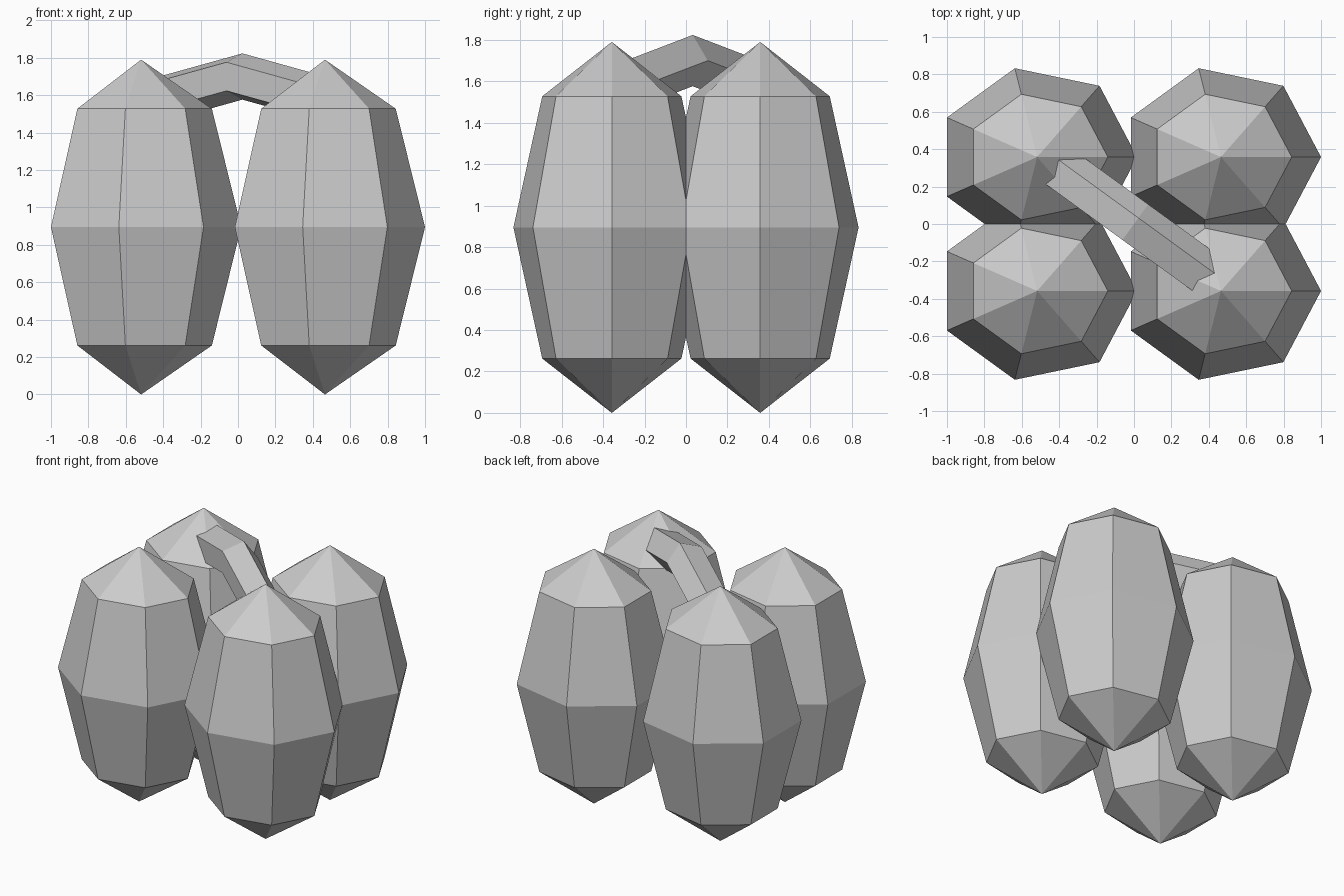
import bpy
import bmesh
from math import cos, sin, pi, radians
from mathutils import Vector

cube = bpy.data.objects.get("Cube")
if cube:
    bpy.data.objects.remove(cube)

grey = bpy.data.materials.new("plain_grey")
grey.use_nodes = True
COLOUR = (0.6, 0.6, 0.6, 1)
grey.diffuse_color = COLOUR
grey.node_tree.nodes["Principled BSDF"].inputs["Base Color"].default_value = COLOUR


def finish(name, bm):
    """Turn a bmesh into a flat-shaded grey object."""
    bmesh.ops.recalc_face_normals(bm, faces=bm.faces)
    mesh = bpy.data.meshes.new(name)
    bm.to_mesh(mesh)
    bm.free()
    mesh.materials.append(grey)
    obj = bpy.data.objects.new(name, mesh)
    bpy.context.collection.objects.link(obj)
    return obj


def bridge(bm, a, b):
    """Join two equal rings with quads."""
    n = len(a)
    for i in range(n):
        j = (i + 1) % n
        bm.faces.new((a[i], a[j], b[j], b[i]))


def pod(name, x, y):
    """Seven-sided stretched sphere, pointed at top and bottom."""
    sides, size = 7, Vector((0.535, 0.487, 0.895))
    bm = bmesh.new()
    rings = []
    for lat in (-pi / 4, 0, pi / 4):
        rings.append([bm.verts.new((size.x * cos(lat) * cos(2 * pi * i / sides),
                                    size.y * cos(lat) * sin(2 * pi * i / sides),
                                    size.z * sin(lat))) for i in range(sides)])
    bridge(bm, rings[0], rings[1])
    bridge(bm, rings[1], rings[2])
    for ring, z in ((rings[0], -size.z), (rings[2], size.z)):
        tip = bm.verts.new((0, 0, z))
        for i in range(sides):
            bm.faces.new((ring[i], ring[(i + 1) % sides], tip))
    finish(name, bm).location = (x, y, size.z)


# Four pods in a two by two cluster
for side, x in (("right", -0.518), ("left", 0.465)):
    for end, y in (("front", -0.358), ("back", 0.358)):
        pod(f"{end}_{side}_pod", x, y)

# Five-sided stem, bent at the middle, joining two opposite pods
bm = bmesh.new()
rings = []
for along, height in ((-0.6, 1.565), (0, 1.7), (0.6, 1.565)):
    rings.append([bm.verts.new((along, 0.13 * cos(2 * pi * i / 5),
                                height + 0.13 * sin(2 * pi * i / 5))) for i in range(5)])
bridge(bm, rings[0], rings[1])
bridge(bm, rings[1], rings[2])
bm.faces.new(rings[0])
bm.faces.new(rings[2])
finish("bent_stem", bm).rotation_euler.z = radians(-36)
